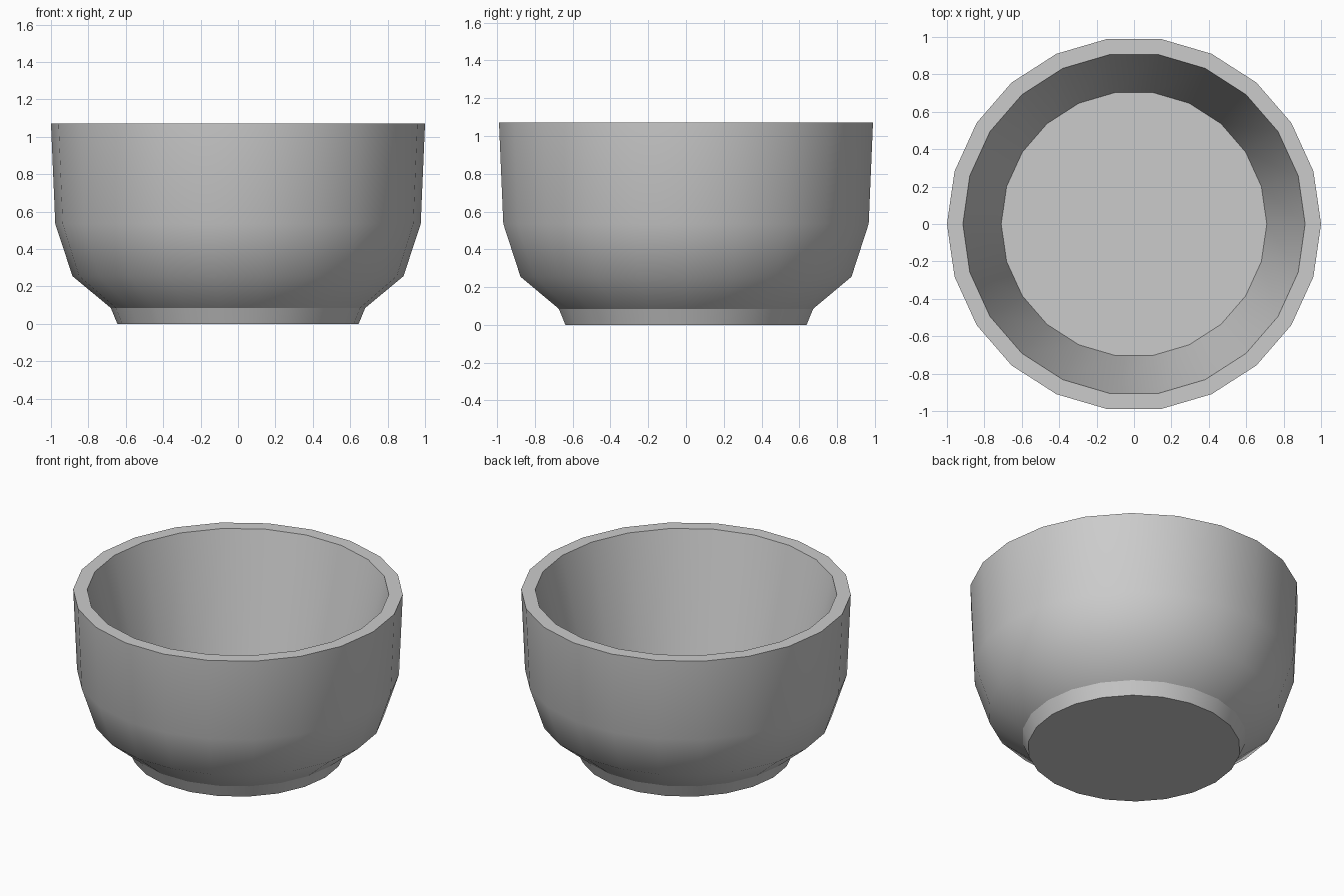
import bpy, bmesh, math

if "Cube" in bpy.data.objects:
    bpy.data.objects.remove(bpy.data.objects["Cube"])

SIDES = 22
# Profile rings from the base, up the outside, over the rim, down to the floor:
# (radius, height, sharp crease?)
PROFILE = [
    (0.645, 0.00, True),    # base
    (0.68, 0.085, True),    # top of foot
    (0.885, 0.255, False),  # lower curve
    (0.977, 0.535, False),  # upper curve
    (1.00, 1.07, True),     # outer rim
    (0.915, 1.07, True),    # inner rim
    (0.71, 0.20, True),     # inner floor
]

bm = bmesh.new()
rings = []
for r, z, _ in PROFILE:
    rings.append([bm.verts.new((r * math.cos(2 * math.pi * i / SIDES),
                                r * math.sin(2 * math.pi * i / SIDES), z))
                  for i in range(SIDES)])

# Walls between neighbouring rings
for a, b in zip(rings, rings[1:]):
    for i in range(SIDES):
        j = (i + 1) % SIDES
        bm.faces.new((a[i], a[j], b[j], b[i])).smooth = True

# Underside and inner floor
bm.faces.new(rings[0][::-1])
bm.faces.new(rings[-1])

# Creases at foot, rim and floor
for ring, (_, _, sharp) in zip(rings, PROFILE):
    if sharp:
        for i in range(SIDES):
            bm.edges.get((ring[i], ring[(i + 1) % SIDES])).smooth = False

bmesh.ops.recalc_face_normals(bm, faces=bm.faces)
mesh = bpy.data.meshes.new("bowl")
bm.to_mesh(mesh)
bm.free()
bowl = bpy.data.objects.new("bowl", mesh)
bpy.context.collection.objects.link(bowl)
